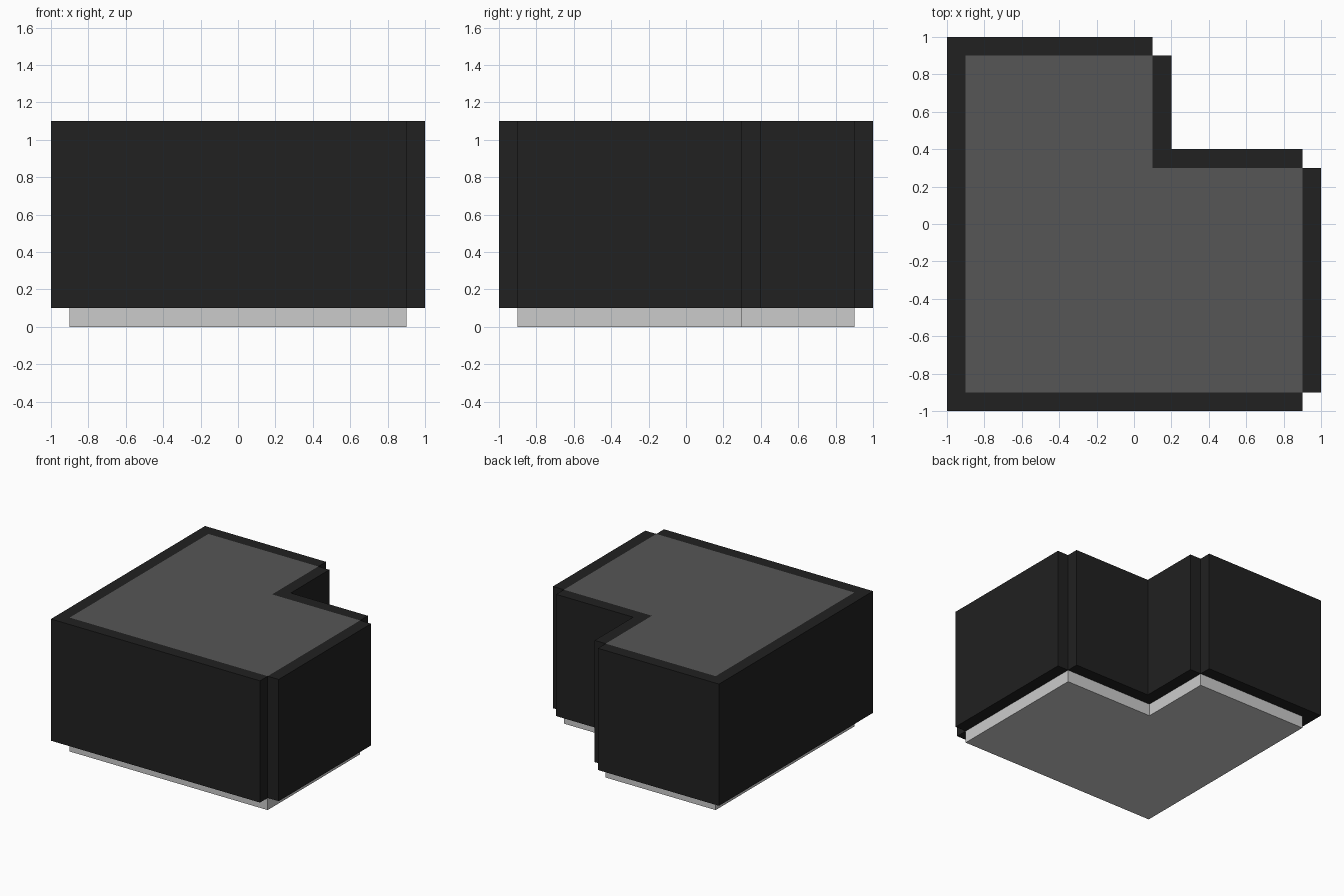
import bpy
import bmesh

if "Cube" in bpy.data.objects:
    bpy.data.objects.remove(bpy.data.objects["Cube"])

WALL_T = 0.1
SLAB_T = 0.1
TOP = 1.1
FOOTPRINT = [(-0.9, -0.9), (0.9, -0.9), (0.9, 0.3),
             (0.1, 0.3), (0.1, 0.9), (-0.9, 0.9)]


def material(name, value):
    mat = bpy.data.materials.new(name)
    mat.diffuse_color = (value, value, value, 1.0)
    mat.use_nodes = True
    mat.node_tree.nodes["Principled BSDF"].inputs["Base Color"].default_value = mat.diffuse_color
    return mat


def prism(name, outline, z0, z1, mat=None):
    """Extrude a flat outline from z0 up to z1."""
    bm = bmesh.new()
    face = bm.faces.new([bm.verts.new((x, y, z0)) for x, y in outline])
    ext = bmesh.ops.extrude_face_region(bm, geom=[face])
    top = [g for g in ext["geom"] if isinstance(g, bmesh.types.BMVert)]
    bmesh.ops.translate(bm, verts=top, vec=(0, 0, z1 - z0))
    # Close the underside if the extrusion consumed it
    if len(bm.faces) < len(outline) + 2:
        bmesh.ops.holes_fill(bm, edges=bm.edges[:], sides=0)
    bmesh.ops.recalc_face_normals(bm, faces=bm.faces[:])
    mesh = bpy.data.meshes.new(name)
    bm.to_mesh(mesh)
    bm.free()
    obj = bpy.data.objects.new(name, mesh)
    bpy.context.collection.objects.link(obj)
    if mat:
        mesh.materials.append(mat)
    return obj


def wall(name, x0, x1, y0, y1):
    outline = [(x0, y0), (x1, y0), (x1, y1), (x0, y1)]
    return prism(name, outline, SLAB_T, TOP, black)


black = material("wall_black", 0.015)
dark = material("roof_dark_grey", 0.094)

# L-shaped floor and flush roof
prism("floor_slab", FOOTPRINT, 0.0, SLAB_T)
prism("roof_slab", FOOTPRINT, TOP - SLAB_T, TOP, dark)

# Wall panels standing just outside the footprint, open at the convex corners
t = WALL_T
wall("left_wall", -0.9 - t, -0.9, -1.0, 1.0)
wall("front_wall", -0.9, 0.9, -0.9 - t, -0.9)
wall("right_wall", 0.9, 0.9 + t, -0.9, 0.3)
wall("back_wall", -0.9, 0.1, 0.9, 0.9 + t)
wall("notch_back_wall", 0.1, 0.9, 0.3, 0.3 + t)
wall("notch_side_wall", 0.1, 0.1 + t, 0.3 + t, 0.9)
